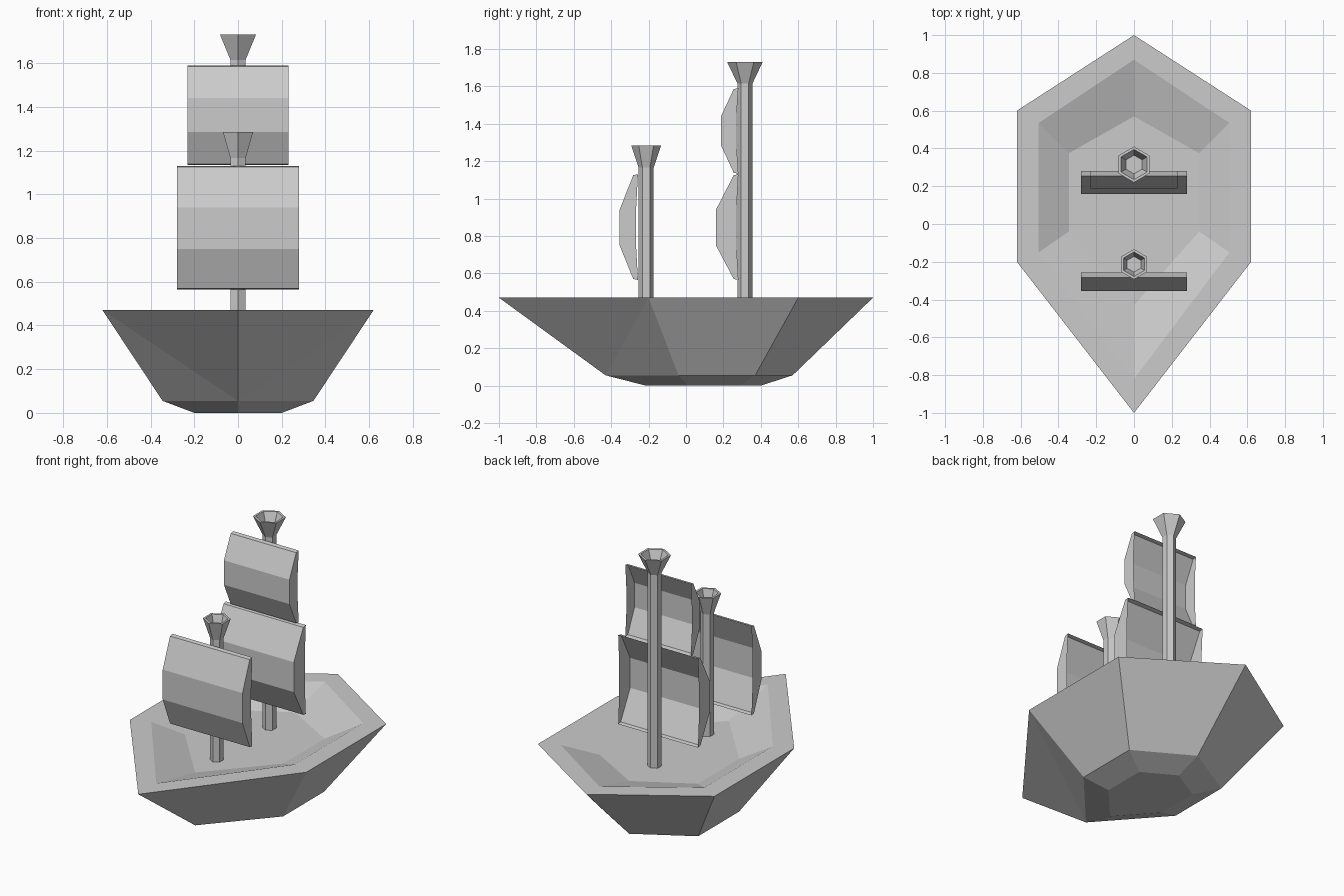
import bpy, bmesh, math

if "Cube" in bpy.data.objects:
    bpy.data.objects.remove(bpy.data.objects["Cube"])


def finish(name, bm):
    bmesh.ops.recalc_face_normals(bm, faces=bm.faces[:])
    mesh = bpy.data.meshes.new(name)
    bm.to_mesh(mesh)
    bm.free()
    obj = bpy.data.objects.new(name, mesh)
    bpy.context.collection.objects.link(obj)
    return obj


def loft(rings):
    """Join closed rings in order, capping the first and the last."""
    bm = bmesh.new()
    loops = [[bm.verts.new(p) for p in ring] for ring in rings]
    for a, b in zip(loops, loops[1:]):
        n = len(a)
        for i in range(n):
            j = (i + 1) % n
            bm.faces.new((a[i], a[j], b[j], b[i]))
    bm.faces.new(loops[0])
    bm.faces.new(loops[-1])
    return bm, loops


def hull_ring(bow, front, half, rear, stern, z):
    return [(0, bow, z), (half, front, z), (half, rear, z),
            (0, stern, z), (-half, rear, z), (-half, front, z)]


def hexagon(y, r, z):
    angles = [math.radians(90 + 60 * i) for i in range(6)]
    return [(r * math.cos(a), y + r * math.sin(a), z) for a in angles]


# hull: keel, chine, rim, then inward to the sunken deck
bm, loops = loft([
    hull_ring(-0.215, 0.01, 0.20, 0.285, 0.40, 0.0),
    hull_ring(-0.43, -0.04, 0.345, 0.37, 0.57, 0.055),
    hull_ring(-1.0, -0.20, 0.62, 0.60, 1.0, 0.47),
    hull_ring(-0.82, -0.15, 0.505, 0.535, 0.87, 0.47),
    hull_ring(-0.43, -0.04, 0.345, 0.375, 0.57, 0.39),
])
# bow crease on each side
for i in (1, 5):
    bmesh.ops.connect_verts(bm, verts=[loops[1][0], loops[2][i]])
finish("hull", bm)


# masts with a flared, hollow lookout on top
def mast(name, y, flare_z, top_z, r_top):
    bm, _ = loft([
        hexagon(y, 0.04, 0.39),
        hexagon(y, 0.04, flare_z),
        hexagon(y, r_top, top_z),
        hexagon(y, r_top - 0.015, top_z),
        hexagon(y, r_top * 0.52, top_z - 0.07),
    ])
    finish(name, bm)


mast("front_mast", -0.213, 1.165, 1.285, 0.08)
mast("main_mast", 0.315, 1.615, 1.73, 0.095)


# billowed sails: front panels, edge ledges and side walls, open at the back
def sail(name, half, back, belly, z0, z1, zb0, zb1):
    edge = back - 0.025
    profile = [(back, z0), (edge, z0 + 0.005), (belly, zb0),
               (belly, zb1), (edge, z1 - 0.005), (back, z1)]
    inner = [(back - 0.01, zb1), (back - 0.01, zb0)]
    bm = bmesh.new()
    sides = [[bm.verts.new((x, y, z)) for y, z in profile + inner]
             for x in (-half, half)]
    left, right = sides
    for i in range(len(profile) - 1):
        bm.faces.new((left[i], left[i + 1], right[i + 1], right[i]))
    for s in sides:
        bm.faces.new(s)
    finish(name, bm)


sail("front_sail", 0.28, -0.257, -0.355, 0.565, 1.13, 0.75, 0.94)
sail("main_sail", 0.28, 0.28, 0.16, 0.565, 1.13, 0.75, 0.94)
sail("top_sail", 0.23, 0.28, 0.187, 1.133, 1.59, 1.285, 1.44)
